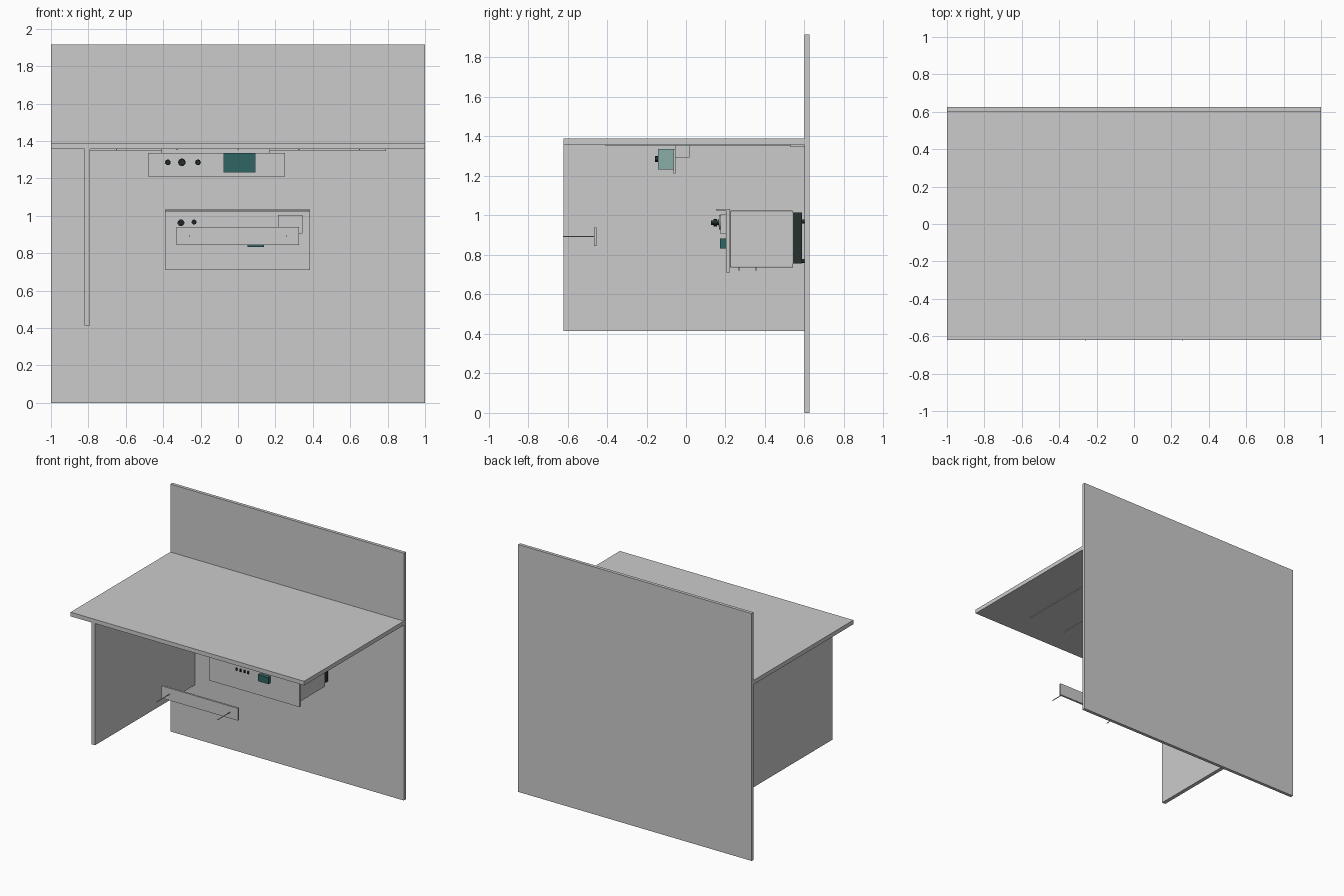
import bpy, math

if "Cube" in bpy.data.objects:
    bpy.data.objects.remove(bpy.data.objects["Cube"])


def material(name, rgb):
    m = bpy.data.materials.new(name)
    m.diffuse_color = (*rgb, 1)
    m.use_nodes = True
    m.node_tree.nodes["Principled BSDF"].inputs["Base Color"].default_value = m.diffuse_color
    return m


TEAL = material("dark_teal", (0.03, 0.13, 0.13))
PALE = material("pale_teal", (0.26, 0.42, 0.40))
DARK = material("charcoal", (0.02, 0.03, 0.03))


def box(name, x, y, z, mat=None, bevel=0):
    """Box from (min, max) ranges on each axis."""
    bpy.ops.mesh.primitive_cube_add(size=1, location=[(a + b) / 2 for a, b in (x, y, z)])
    o = bpy.context.object
    o.name = name
    o.scale = [b - a for a, b in (x, y, z)]
    bpy.ops.object.transform_apply(location=False, rotation=False, scale=True)
    if mat:
        o.data.materials.append(mat)
    if bevel:
        m = o.modifiers.new("bevel", 'BEVEL')
        m.width, m.segments = bevel, 2
    return o


def rod(name, x, z, r, y0, y1, mat=None, sides=24):
    """Cylinder running along y."""
    bpy.ops.mesh.primitive_cylinder_add(vertices=sides, radius=r, depth=y1 - y0,
                                        location=(x, (y0 + y1) / 2, z),
                                        rotation=(math.pi / 2, 0, 0))
    o = bpy.context.object
    o.name = name
    if mat:
        o.data.materials.append(mat)
    bpy.ops.object.shade_smooth_by_angle()
    return o


# Large boards
box("back_wall", (-1, 1), (0.6, 0.625), (0, 1.915))
box("top_board", (-1, 1), (-0.62, 0.6), (1.357, 1.389))
box("side_panel", (-0.82, -0.79), (-0.62, 0.6), (0.415, 1.357))

# Thin rails under the top board
box("rear_rail", (-0.79, 0.79), (0.53, 0.6), (1.346, 1.357))
for i in range(-2, 3):
    box("under_rail", (i * 0.325 - 0.003, i * 0.325 + 0.003), (-0.41, 0.6), (1.353, 1.358))

# Hanging control unit under the board
box("upper_mount", (-0.41, 0.17), (-0.055, 0.018), (1.292, 1.357))
box("upper_faceplate", (-0.48, 0.252), (-0.064, -0.054), (1.211, 1.337))
box("display_case", (-0.078, 0.093), (-0.141, -0.064), (1.232, 1.337), PALE)
box("display_window", (-0.076, 0.091), (-0.143, -0.14), (1.234, 1.335), TEAL)
for x, r in ((-0.375, 0.015), (-0.3, 0.02), (-0.214, 0.015)):
    rod("upper_knob", x, 1.286, r, -0.143, -0.064, DARK)
    rod("upper_knob_cap", x, 1.286, r * 0.75, -0.157, -0.143, DARK)

# Lower unit: faceplate, body and rear heat sink
box("lower_faceplate", (-0.39, 0.385), (0.203, 0.223), (0.71, 1.033))
box("faceplate_lip", (-0.39, 0.385), (0.153, 0.204), (1.024, 1.032))
box("unit_body", (-0.37, 0.37), (0.223, 0.543), (0.735, 1.025), bevel=0.006)
box("heat_sink", (-0.36, 0.36), (0.535, 0.588), (0.757, 1.015), DARK)
for x in (-0.3, 0.3):
    for z in (0.77, 0.97):
        rod("rear_stud", x, z, 0.01, 0.588, 0.6, DARK, 12)
    for y in (0.27, 0.355):
        box("body_foot", (x - 0.004, x + 0.004), (y - 0.004, y + 0.004), (0.72, 0.736))

# Lower unit: meter, knobs, port and buttons
box("meter_frame", (0.215, 0.345), (0.174, 0.204), (0.905, 1.005))
rod("meter_dial", 0.28, 0.965, 0.036, 0.168, 0.175, sides=32)
for x, z, r in ((-0.305, 0.963, 0.018), (-0.235, 0.967, 0.013)):
    rod("knob_base", x, z, r, 0.165, 0.204, DARK)
    rod("knob_grip", x, z, r * 1.0, 0.14, 0.158, DARK)
    rod("knob_stem", x, z, r * 0.6, 0.127, 0.17, DARK)
box("port_block", (0.05, 0.138), (0.173, 0.204), (0.833, 0.883), TEAL)
for i in range(4):
    x = -0.15 + i * 0.033
    box("small_button", (x - 0.005, x + 0.005), (0.193, 0.204), (0.852, 0.872), DARK)

# Free-standing front bar with two thin pins
box("front_bar", (-0.33, 0.325), (-0.467, -0.452), (0.845, 0.94))
for x in (-0.26, 0.26):
    rod("bar_pin", x, 0.893, 0.003, -0.622, -0.466, None, 10)
